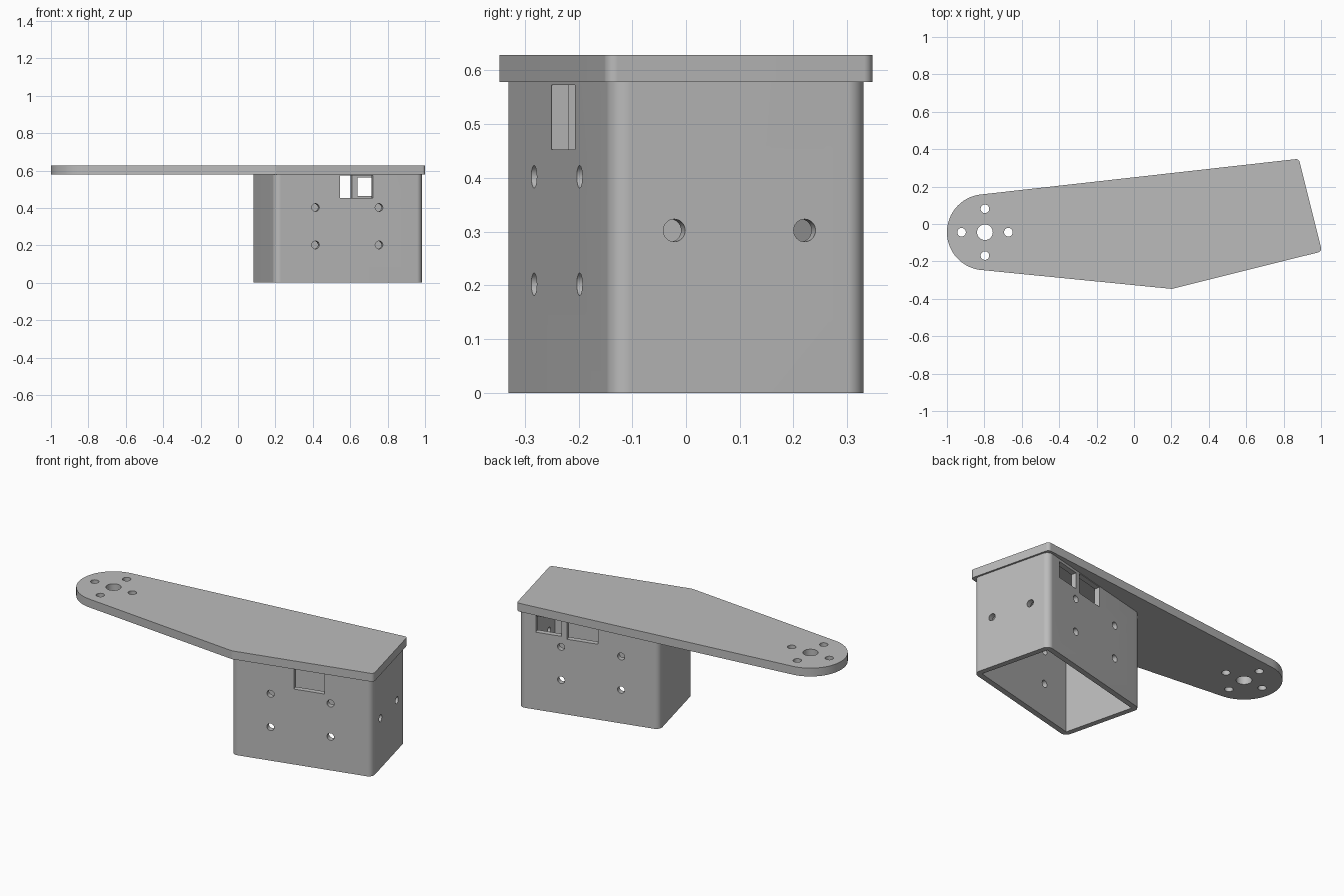
import bpy, bmesh, math
from mathutils import Matrix, Vector
from mathutils.geometry import convex_hull_2d

old = bpy.data.objects.get("Cube")
if old:
    bpy.data.objects.remove(old, do_unlink=True)

grey = bpy.data.materials.new("plain grey")
grey.use_nodes = True
grey.diffuse_color = (0.5, 0.5, 0.5, 1)
grey.node_tree.nodes["Principled BSDF"].inputs["Base Color"].default_value = grey.diffuse_color

# Housing frame: turned about z, with its own length (u) and depth (v) axes
FRAME = Matrix.Translation((0.5335, 0, 0)) @ Matrix.Rotation(math.radians(14), 4, 'Z')
HALF_U, HALF_V, WALL = 0.411, 0.2455, 0.032
HEIGHT, TOP = 0.578, 0.628
PIVOT = Vector((-0.797, -0.044, 0))


def finish(name, bm):
    bmesh.ops.recalc_face_normals(bm, faces=bm.faces)
    mesh = bpy.data.meshes.new(name)
    bm.to_mesh(mesh)
    bm.free()
    mesh.materials.append(grey)
    obj = bpy.data.objects.new(name, mesh)
    bpy.context.collection.objects.link(obj)
    return obj


def disc(centre, radius, steps=96):
    return [Vector((centre[0] + radius * math.cos(math.tau * i / steps),
                    centre[1] + radius * math.sin(math.tau * i / steps))) for i in range(steps)]


def corner_discs(half_u, half_v, radius):
    points = []
    for su in (-1, 1):
        for sv in (-1, 1):
            points += disc(FRAME @ Vector((su * (half_u - radius), sv * (half_v - radius), 0)), radius)
    return points


def slab(name, points, z0, z1):
    """Extruded outline wrapped tightly around the given points."""
    bm = bmesh.new()
    face = bm.faces.new([bm.verts.new((*points[i], z0)) for i in convex_hull_2d(points)])
    new = bmesh.ops.extrude_face_region(bm, geom=[face])["geom"]
    bmesh.ops.translate(bm, vec=(0, 0, z1 - z0), verts=[g for g in new if isinstance(g, bmesh.types.BMVert)])
    return finish(name, bm)


def block(low, high):
    low, high = Vector(low), Vector(high)
    bm = bmesh.new()
    bmesh.ops.create_cube(bm, size=1, matrix=FRAME @ Matrix.Translation((low + high) / 2)
                          @ Matrix.Diagonal((*(high - low), 1)))
    return finish("cutter", bm)


def rod(matrix, radius, length):
    bm = bmesh.new()
    bmesh.ops.create_cone(bm, cap_ends=True, segments=32, radius1=radius, radius2=radius,
                          depth=length, matrix=matrix)
    return finish("cutter", bm)


def cut(obj, cutter):
    cutter.hide_render = True
    mod = obj.modifiers.new("cut", 'BOOLEAN')
    mod.operation, mod.solver, mod.object = 'DIFFERENCE', 'EXACT', cutter
    bpy.context.view_layer.objects.active = obj
    bpy.ops.object.modifier_apply(modifier=mod.name)
    bpy.data.objects.remove(cutter, do_unlink=True)


# Arm plate: round pivot end tapering out to the housing lid
plate = slab("arm_plate", disc(PIVOT, 0.203) + corner_discs(HALF_U + 0.011, HALF_V + 0.011, 0.02), HEIGHT, TOP)
cut(plate, rod(Matrix.Translation(PIVOT + Vector((0, 0, TOP))), 0.042, 0.4))
for i in range(4):
    offset = Matrix.Rotation(i * math.pi / 2, 3, 'Z') @ Vector((0.125, 0, TOP))
    cut(plate, rod(Matrix.Translation(PIVOT + offset), 0.023, 0.4))

# Housing: open-bottomed sleeve below the plate
housing = slab("housing", corner_discs(HALF_U, HALF_V, 0.036), 0, HEIGHT)
inner_u, inner_v = HALF_U - WALL, HALF_V - WALL
cut(housing, block((-inner_u, -inner_v, -0.1), (inner_u, inner_v, 0.7)))

# Mounting holes through the front and back walls
for u in (-0.184, 0.166):
    for z in (0.202, 0.402):
        cut(housing, rod(FRAME @ Matrix.Translation((u, 0, z)) @ Matrix.Rotation(math.pi / 2, 4, 'X'), 0.021, 0.8))

# Holes in the end wall
for v in (-0.125, 0.125):
    cut(housing, rod(FRAME @ Matrix.Translation((HALF_U, v, 0.302)) @ Matrix.Rotation(math.pi / 2, 4, 'Y'), 0.021, 0.2))

# Cable slot through both long walls, and a smaller window in the back wall
cut(housing, block((-0.048, -0.4, 0.453), (0.132, 0.4, 0.573)))
cut(housing, block((0.163, 0.1, 0.465), (0.314, 0.4, 0.562)))

# Smooth the rounded sides while keeping edges crisp
for obj in (plate, housing):
    bpy.ops.object.select_all(action='DESELECT')
    obj.select_set(True)
    bpy.context.view_layer.objects.active = obj
    bpy.ops.object.shade_smooth_by_angle(angle=math.radians(30))
